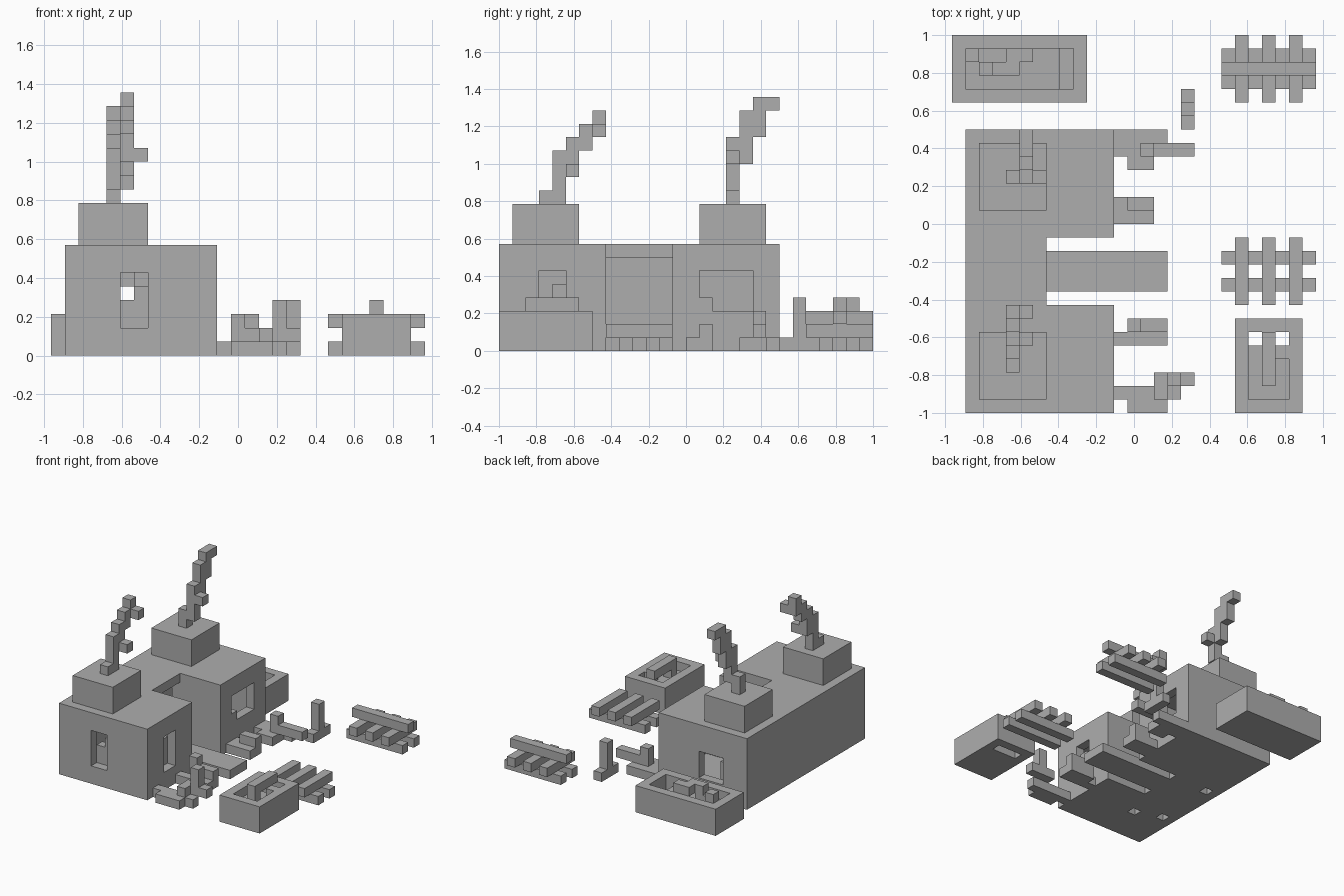
import bpy, bmesh
from itertools import product
from mathutils import Vector

cube = bpy.data.objects.get("Cube")
if cube:
    bpy.data.objects.remove(cube, do_unlink=True)

UNIT = 1 / 14
ORIGIN = Vector((-13.5, -14, 0))

stone = bpy.data.materials.new("plain grey")
stone.use_nodes = True
GREY = (0.42, 0.42, 0.42, 1)
stone.diffuse_color = GREY
stone.node_tree.nodes["Principled BSDF"].inputs["Base Color"].default_value = GREY


def cells(box):
    """All unit cells in a box given as x, y and z ranges."""
    x, y, z = box
    return set(product(range(*x), range(*y), range(*z)))


def part(name, solids, cuts=(), shift=(0, 0, 0)):
    """Join block ranges, carve the cuts and keep only the outer skin."""
    filled = set().union(*map(cells, solids))
    for cut in cuts:
        filled -= cells(cut)
    bm = bmesh.new()
    corners = {}

    def corner(p):
        key = tuple(p)
        if key not in corners:
            corners[key] = bm.verts.new((Vector(key) + ORIGIN + Vector(shift)) * UNIT)
        return corners[key]

    for cell in filled:
        for axis, side in product(range(3), (0, 1)):
            near = list(cell)
            near[axis] += 2 * side - 1
            if tuple(near) in filled:
                continue
            u, v = (axis + 1) % 3, (axis + 2) % 3
            ring = []
            for du, dv in ((0, 0), (1, 0), (1, 1), (0, 1)):
                p = list(cell)
                p[axis] += side
                p[u] += du
                p[v] += dv
                ring.append(corner(p))
            bm.faces.new(ring if side else ring[::-1])
    bmesh.ops.dissolve_limit(bm, angle_limit=0.01, verts=bm.verts[:], edges=bm.edges[:])
    mesh = bpy.data.meshes.new(name)
    bm.to_mesh(mesh)
    bm.free()
    mesh.materials.append(stone)
    obj = bpy.data.objects.new(name, mesh)
    bpy.context.collection.objects.link(obj)
    return obj


# House shell: U-shaped plan, hollow rooms, doorway and windows
house_body = ((1, 12), (0, 21), (0, 8))
entrance_notch = ((7, 12), (8, 13), (0, 8))
rooms = [
    ((2, 6), (1, 20), (1, 7)),
    ((6, 11), (1, 7), (1, 7)),
    ((6, 11), (14, 20), (1, 7)),
]
doorway = ((6, 7), (8, 13), (1, 7))
windows = [
    ((5, 7), (0, 1), (2, 6)),
    ((11, 12), (3, 5), (2, 6)),
    ((11, 12), (15, 19), (3, 6)),
    ((4, 7), (20, 21), (2, 5)),
]
floor_holes = [((x, x + 1), (y, y + 1), (0, 1)) for x, y in ((2, 5), (5, 4), (2, 12))]
part("house", [house_body], [entrance_notch, doorway] + rooms + windows + floor_holes)
part("path", [((7, 16), (9, 12), (0, 1))])

# Plants growing in the window openings
part("front_window_plant", [
    ((6, 7), (1, 2), (2, 5)),
    ((5, 6), (1, 2), (2, 4)),
])
part("side_window_plant", [((10, 11), (4, 5), (2, 5))])
part("rear_window_plant", [((11, 12), (15, 16), (3, 4)), ((4, 5), (19, 20), (2, 4))])

# Chimneys
for name, y in (("front_chimney", 1), ("rear_chimney", 15)):
    part(name, [((2, 7), (y, y + 5), (8, 11))])

# Smoke trails
part("front_smoke", [
    ((4, 5), (3, 5), (11, 12)),
    ((4, 5), (4, 5), (12, 15)),
    ((4, 6), (5, 6), (13, 14)),
    ((4, 5), (5, 6), (14, 15)),
    ((4, 5), (5, 7), (15, 16)),
    ((4, 5), (6, 8), (16, 17)),
    ((5, 6), (7, 8), (16, 17)),
    ((4, 5), (7, 8), (17, 18)),
])
part("rear_smoke", [
    ((4, 5), (17, 18), (11, 13)),
    ((5, 6), (17, 18), (12, 16)),
    ((5, 7), (17, 18), (14, 15)),
    ((5, 6), (18, 19), (14, 17)),
    ((5, 6), (18, 20), (16, 18)),
    ((5, 6), (19, 21), (18, 19)),
])

# Slatted racks: two low rails with three bars across
rails = [((20, 27), (y, y + 1), (0, 1)) for y in (1, 3)]
bars = [((x, x + 1), (0, 5), (1, 2)) for x in (21, 23, 25)]
part("front_rack", rails + bars, shift=(0, 8, 0))
part("rear_rack", rails + bars + [((20, 27), (2, 3), (2, 3))], shift=(0, 23, 0))

# Planter troughs with soil, and the plants in them
part("front_planter", [((21, 26), (0, 7), (0, 3))],
     [((22, 25), (1, 6), (2, 3)), ((22, 25), (5, 6), (0, 2))])
part("front_planter_plant", [
    ((23, 24), (2, 6), (3, 4)),
    ((23, 24), (2, 3), (2, 3)),
    ((24, 25), (4, 5), (2, 3)),
])
part("rear_planter", [((0, 10), (23, 28), (0, 3))],
     [((1, 9), (24, 27), (2, 3)), ((8, 9), (24, 27), (1, 2))])
part("rear_planter_plant", [
    ((4, 6), (26, 27), (3, 4)),
    ((3, 5), (25, 26), (3, 4)),
    ((1, 2), (26, 27), (2, 4)),
    ((2, 4), (25, 26), (2, 3)),
])

# Stepped bushes along the house
part("front_bush", [
    ((12, 15), (1, 2), (0, 1)),
    ((13, 16), (0, 1), (0, 1)),
    ((15, 17), (1, 2), (0, 1)),
    ((15, 18), (2, 3), (1, 2)),
    ((15, 16), (1, 2), (1, 2)),
    ((16, 17), (2, 3), (2, 4)),
])
part("path_bush", [
    ((12, 16), (5, 6), (0, 1)),
    ((13, 16), (6, 7), (0, 2)),
    ((13, 14), (6, 7), (2, 3)),
])
part("window_bush", [
    ((12, 15), (14, 15), (0, 1)),
    ((13, 15), (15, 16), (0, 2)),
    ((12, 13), (15, 16), (0, 1)),
])
part("rear_bush", [
    ((12, 16), (20, 21), (0, 1)),
    ((12, 14), (19, 20), (0, 1)),
    ((13, 15), (18, 19), (0, 1)),
    ((14, 18), (19, 20), (1, 2)),
    ((14, 15), (19, 20), (0, 3)),
])
part("small_shrub", [
    ((17, 18), (21, 24), (0, 1)),
    ((17, 18), (22, 23), (1, 4)),
])
